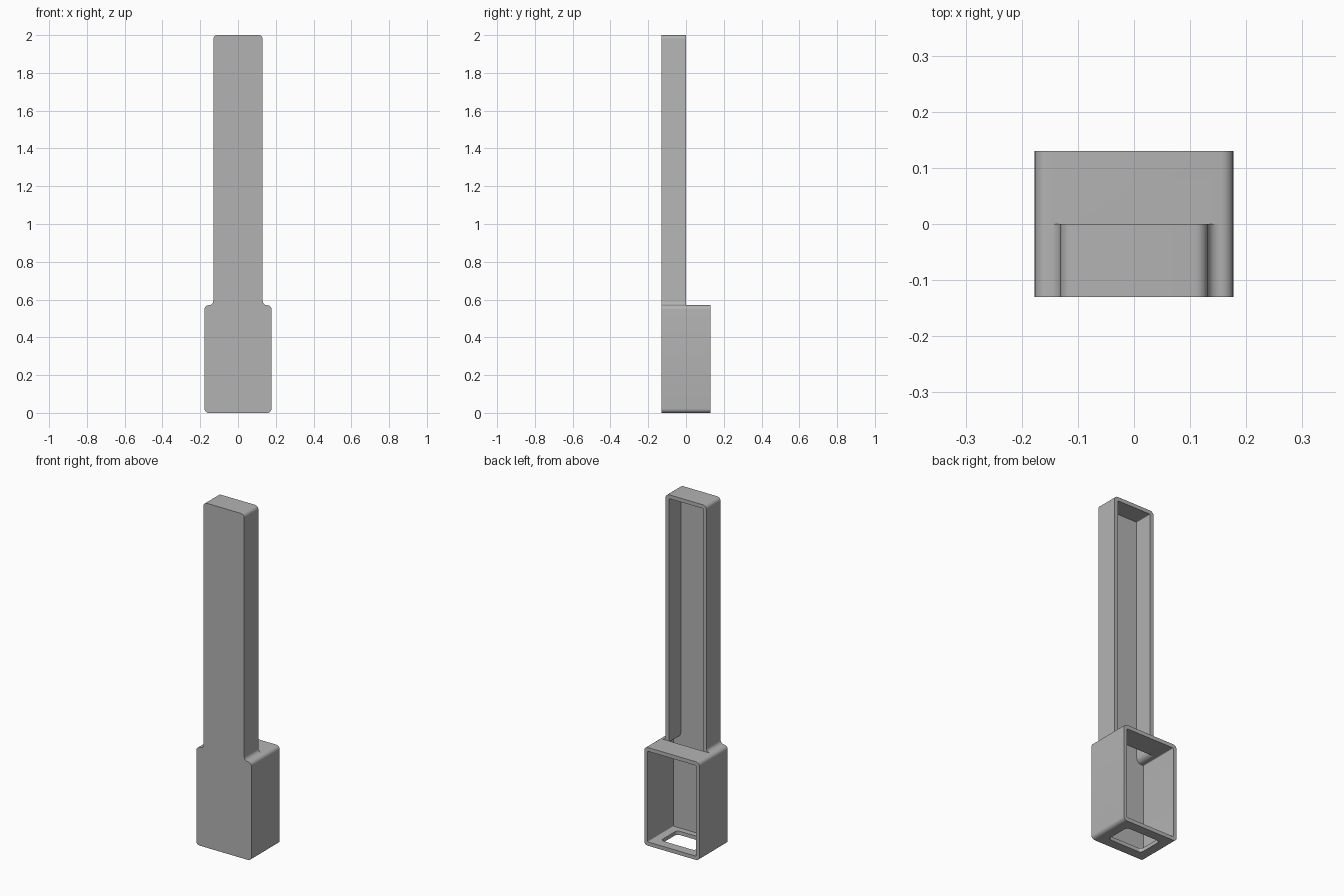
import bpy, bmesh, math
from mathutils import Vector

if "Cube" in bpy.data.objects:
    bpy.data.objects.remove(bpy.data.objects["Cube"])

WALL = 0.022
HEIGHT, DEPTH = 2.0, 0.13        # overall height, half depth
BOX_W, BOX_H = 0.177, 0.57       # lower box half width and height
ARM_W = 0.131                    # upper channel half width
R = 0.022                        # outer rounding

grey = bpy.data.materials.new("plain grey")
grey.use_nodes = True
colour = (0.45, 0.45, 0.45, 1)
grey.diffuse_color = colour
grey.node_tree.nodes["Principled BSDF"].inputs["Base Color"].default_value = colour


def rounded(corners, steps=6):
    """Outline through (a, b, radius) corners, each right angle turned into an arc."""
    out = []
    for i, (a, b, r) in enumerate(corners):
        p = Vector((a, b))
        if r == 0:
            out.append(p)
            continue
        u = (Vector(corners[i - 1][:2]) - p).normalized()
        v = (Vector(corners[(i + 1) % len(corners)][:2]) - p).normalized()
        centre = p + (u + v) * r
        for k in range(steps + 1):
            t = k / steps * math.pi / 2
            out.append(centre - v * r * math.cos(t) - u * r * math.sin(t))
    return out


def prism(name, outline, low, high, axis="y"):
    """Extrude an outline along y (outline is x, z) or z (outline is x, y)."""
    bm = bmesh.new()
    place = (lambda p, h: (p.x, h, p.y)) if axis == "y" else (lambda p, h: (p.x, p.y, h))
    face = bm.faces.new([bm.verts.new(place(p, low)) for p in outline])
    top = bmesh.ops.extrude_face_region(bm, geom=[face])["geom"]
    shift = Vector(place(Vector((0, 0)), high - low))
    bmesh.ops.translate(bm, vec=shift, verts=[g for g in top if isinstance(g, bmesh.types.BMVert)])
    bmesh.ops.recalc_face_normals(bm, faces=bm.faces)
    mesh = bpy.data.meshes.new(name)
    bm.to_mesh(mesh)
    bm.free()
    mesh.materials.append(grey)
    ob = bpy.data.objects.new(name, mesh)
    bpy.context.scene.collection.objects.link(ob)
    return ob


def rectangle(w, low, high, r):
    return rounded([(-w, low, r), (w, low, r), (w, high, r), (-w, high, r)])


def arm_outline(w, top, shoulder, r_top, r_neck):
    """Tall bar that flares with a concave fillet onto the shoulder."""
    foot, root = w + r_neck, shoulder - 0.07
    half = [(foot, root, 0), (foot, shoulder, 0), (w, shoulder, r_neck), (w, top, r_top)]
    return rounded(half + [(-a, b, r) for a, b, r in reversed(half)])


def combine(target, other, operation):
    mod = target.modifiers.new(operation.title(), "BOOLEAN")
    mod.object, mod.operation, mod.solver = other, operation, "EXACT"
    bpy.context.view_layer.objects.active = target
    bpy.ops.object.modifier_apply(modifier=mod.name)
    bpy.data.objects.remove(other)


# Outer body: deep box below, half-depth arm above
body = prism("open_back_housing", rectangle(BOX_W, 0, BOX_H, R), -DEPTH, DEPTH)
arm = prism("arm", arm_outline(ARM_W, HEIGHT, BOX_H, R, R), -DEPTH, 0)
combine(body, arm, "UNION")

# Cavities open to the back, joined through the neck
box_cavity = prism("box_cavity", rectangle(BOX_W - WALL, WALL, BOX_H - WALL, 0.004),
                   WALL - DEPTH, DEPTH + 0.1)
combine(body, box_cavity, "DIFFERENCE")
arm_cavity = prism("arm_cavity", arm_outline(ARM_W - WALL, HEIGHT - WALL, BOX_H - WALL, 0.004, 0.03),
                   WALL - DEPTH, 0)
combine(body, arm_cavity, "DIFFERENCE")

# Rounded opening in the floor
floor_hole = prism("floor_hole", rectangle(0.11, -0.075, 0.075, 0.02), -0.1, 0.1, "z")
combine(body, floor_hole, "DIFFERENCE")

# Smooth the rounded corners only
bpy.ops.object.select_all(action="DESELECT")
body.select_set(True)
bpy.context.view_layer.objects.active = body
bpy.ops.object.shade_smooth_by_angle(angle=math.radians(30))
